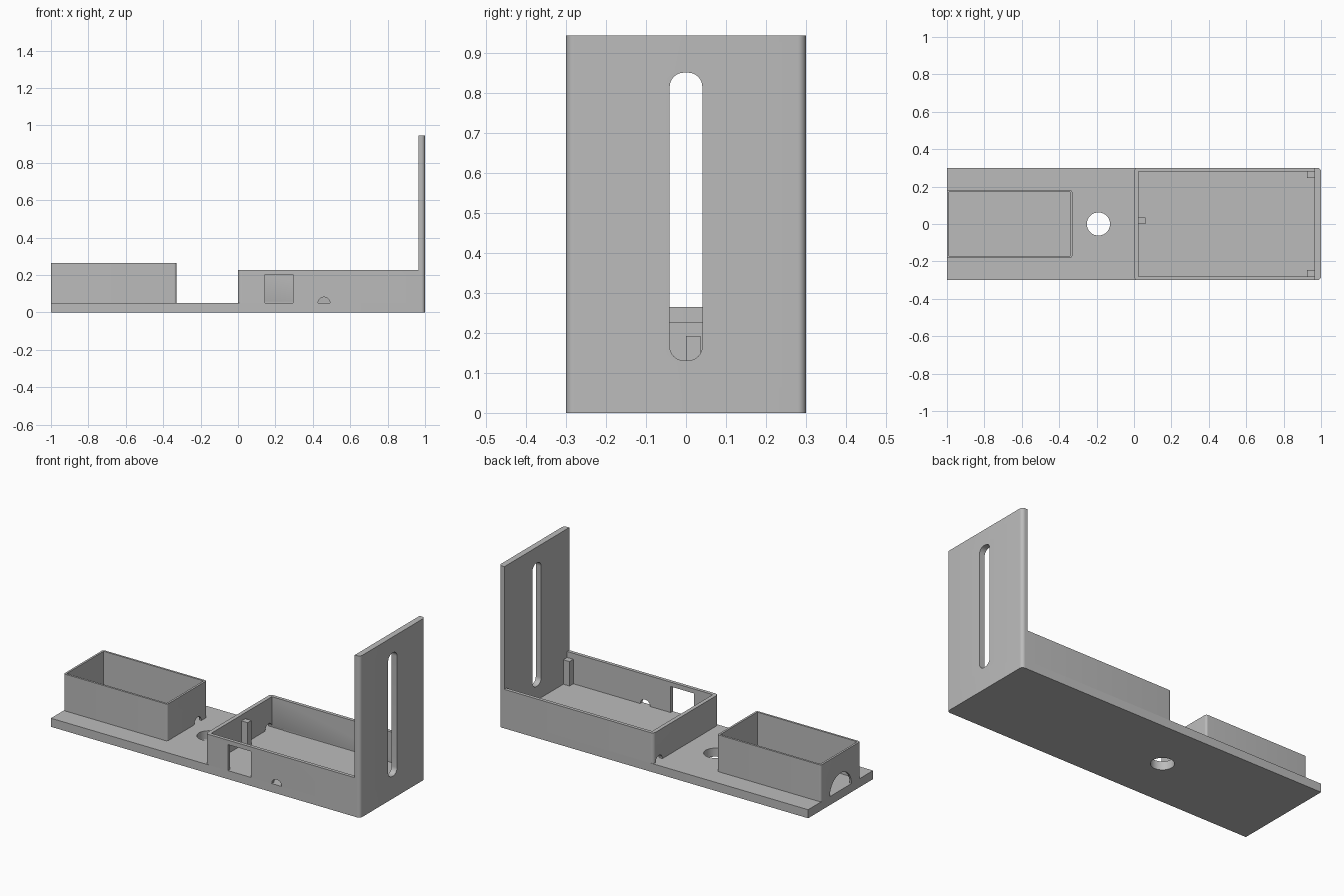
import bpy, bmesh, math

cube = bpy.data.objects.get("Cube")
if cube:
    bpy.data.objects.remove(cube, do_unlink=True)

grey = bpy.data.materials.new("plain grey")
grey.use_nodes = True
colour = (0.5, 0.5, 0.5, 1)
grey.diffuse_color = colour
grey.node_tree.nodes["Principled BSDF"].inputs["Base Color"].default_value = colour

FLOOR, RIM, TOP = 0.05, 0.228, 0.945
AXES = {"x": lambda a, b, c: (c, a, b),
        "y": lambda a, b, c: (a, c, b),
        "z": lambda a, b, c: (a, b, c)}


def rounded(a0, a1, b0, b1, radii=(0, 0, 0, 0), steps=8):
    """Rectangle outline, corner radii counter-clockwise from the upper right."""
    corners = [(a1, b1, -1, -1), (a0, b1, 1, -1), (a0, b0, 1, 1), (a1, b0, -1, 1)]
    points = []
    for i, ((a, b, sa, sb), r) in enumerate(zip(corners, radii)):
        if r == 0:
            points.append((a, b))
            continue
        for k in range(steps + 1):
            t = math.pi / 2 * (i + k / steps)
            points.append((a + sa * r + r * math.cos(t), b + sb * r + r * math.sin(t)))
    return points


def circle(a, b, r, steps=40):
    return [(a + r * math.cos(2 * math.pi * k / steps),
             b + r * math.sin(2 * math.pi * k / steps)) for k in range(steps)]


def prism(name, outline, low, high, axis="z"):
    """Extrude an outline along an axis."""
    bm = bmesh.new()
    face = bm.faces.new([bm.verts.new(AXES[axis](a, b, low)) for a, b in outline])
    out = bmesh.ops.extrude_face_region(bm, geom=[face])
    top = [v for v in out["geom"] if isinstance(v, bmesh.types.BMVert)]
    bmesh.ops.translate(bm, verts=top, vec=AXES[axis](0, 0, high - low))
    bmesh.ops.recalc_face_normals(bm, faces=bm.faces)
    mesh = bpy.data.meshes.new(name)
    bm.to_mesh(mesh)
    bm.free()
    mesh.materials.append(grey)
    obj = bpy.data.objects.new(name, mesh)
    bpy.context.collection.objects.link(obj)
    return obj


def cut(obj, outline, low, high, axis="z"):
    """Cut a prism out of an object."""
    cutter = prism("cutter", outline, low, high, axis)
    cutter.hide_render = True
    bpy.ops.object.select_all(action="DESELECT")
    bpy.context.view_layer.objects.active = obj
    obj.select_set(True)
    mod = obj.modifiers.new("cut", "BOOLEAN")
    mod.operation, mod.solver, mod.object = "DIFFERENCE", "EXACT", cutter
    bpy.ops.object.modifier_apply(modifier=mod.name)
    bpy.data.objects.remove(cutter, do_unlink=True)


# Base plate with round mounting hole
base = prism("base_plate", rounded(-1, 1, -0.3, 0.3, (0.02, 0, 0, 0.02)), 0, FLOOR)
cut(base, circle(-0.19, 0, 0.062), -0.1, 0.2)

# Small open box with cable arches in both end walls
box = prism("small_box", rounded(-1, -0.33, -0.182, 0.182, (0.012,) * 4), FLOOR, 0.265)
cut(box, rounded(-0.988, -0.342, -0.17, 0.17), 0, 0.4)
cut(box, circle(0, FLOOR, 0.1), -1.1, -0.9, "x")
cut(box, circle(0.1, FLOOR, 0.033), -0.4, -0.2, "x")

# Large open tray with window and cable arches
tray = prism("large_tray", rounded(0, 1, -0.3, 0.3, (0.02,) * 4), FLOOR, RIM)
cut(tray, rounded(0.023, 0.965, -0.28, 0.28), 0, 0.4)
cut(tray, rounded(0.145, 0.295, 0.02, 0.202), -0.4, -0.2, "y")
cut(tray, circle(0.46, FLOOR, 0.032), -0.4, -0.2, "y")
cut(tray, circle(0.25, FLOOR, 0.032), -0.1, 0.1, "x")

# Upright end plate; its slot runs down into the tray wall
plate = prism("end_plate", rounded(0.965, 1, -0.3, 0.3, (0.02, 0, 0, 0.02)), RIM, TOP)
slot = rounded(-0.041, 0.041, 0.131, 0.852, (0.036,) * 4)
for part in (plate, tray):
    cut(part, slot, 0.9, 1.1, "x")

# Support posts inside the tray
posts = {"middle_post": (0.023, 0.062, 0, 0.036),
         "back_post": (0.925, 0.965, 0.245, 0.28),
         "front_post": (0.925, 0.965, -0.28, -0.245)}
for name, rect in posts.items():
    prism(name, rounded(*rect), FLOOR, 0.193)

# Smooth the rounded corners only
bpy.ops.object.select_all(action="DESELECT")
for part in (base, box, tray, plate):
    part.select_set(True)
bpy.context.view_layer.objects.active = base
bpy.ops.object.shade_smooth_by_angle(angle=math.radians(30))
